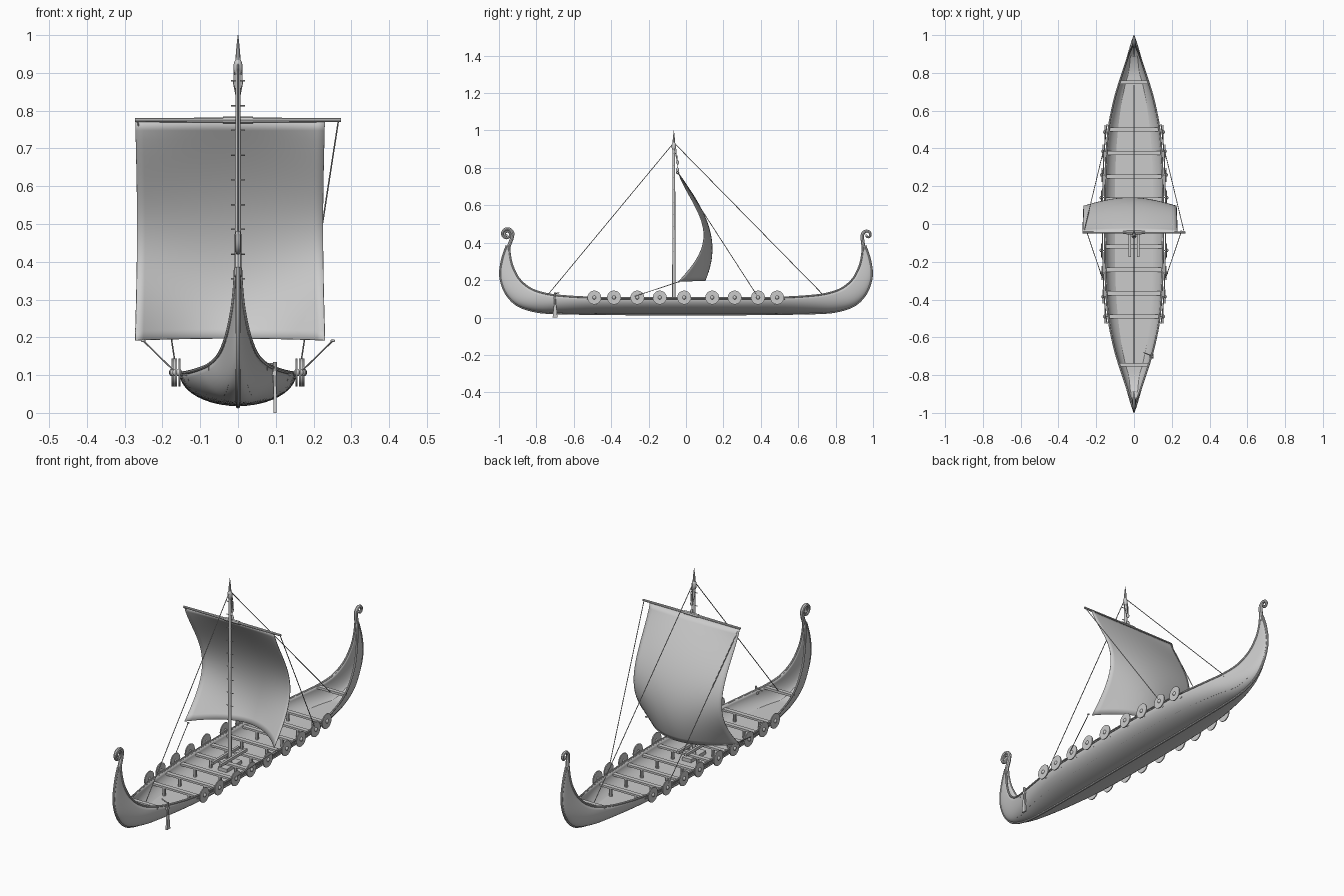
import bpy, bmesh
from math import sin, cos, pi
from mathutils import Vector

if "Cube" in bpy.data.objects:
    bpy.data.objects.remove(bpy.data.objects["Cube"])


def finish(ob, angle=0.7):
    bpy.ops.object.select_all(action='DESELECT')
    ob.select_set(True)
    bpy.context.view_layer.objects.active = ob
    bpy.ops.object.shade_smooth_by_angle(angle=angle)
    return ob


def grid(name, rows, thick=0.0, offset=-1):
    """Skin a list of equally long point rows."""
    n = len(rows[0])
    verts = [p for r in rows for p in r]
    faces = [(i*n+j, i*n+j+1, (i+1)*n+j+1, (i+1)*n+j)
             for i in range(len(rows)-1) for j in range(n-1)]
    me = bpy.data.meshes.new(name)
    me.from_pydata(verts, [], faces)
    ob = bpy.data.objects.new(name, me)
    bpy.context.collection.objects.link(ob)
    if thick:
        m = ob.modifiers.new('thickness', 'SOLIDIFY')
        m.thickness, m.offset = thick, offset
    return finish(ob)


def tube(name, pts, r, radii=None, res=2):
    cu = bpy.data.curves.new(name, 'CURVE')
    cu.dimensions, cu.bevel_depth, cu.bevel_resolution = '3D', r, res
    cu.use_fill_caps = True
    sp = cu.splines.new('POLY')
    sp.points.add(len(pts)-1)
    for i, p in enumerate(pts):
        sp.points[i].co = (*p, 1)
        sp.points[i].radius = radii[i] if radii else 1
    ob = bpy.data.objects.new(name, cu)
    bpy.context.collection.objects.link(ob)
    bpy.ops.object.select_all(action='DESELECT')
    ob.select_set(True)
    bpy.context.view_layer.objects.active = ob
    bpy.ops.object.convert(target='MESH')
    return finish(bpy.context.object)


def box(name, loc, size):
    bpy.ops.mesh.primitive_cube_add(size=1, location=loc)
    ob = bpy.context.object
    ob.name, ob.scale = name, size
    return ob


def ball(name, loc, size):
    bpy.ops.mesh.primitive_uv_sphere_add(segments=16, ring_count=10, radius=1, location=loc)
    ob = bpy.context.object
    ob.name, ob.scale = name, size
    return finish(ob)


def spline(rows, steps):
    """Catmull-Rom through rows of numbers."""
    out = []
    for i in range(len(rows)-1):
        a, b, c, d = (rows[max(0, min(len(rows)-1, i+k))] for k in (-1, 0, 1, 2))
        for s in range(steps):
            t = s/steps
            out.append([0.5*(2*q+(r-p)*t+(2*p-5*q+4*r-w)*t*t+(3*q-p-3*r+w)*t**3)
                        for p, q, r, w in zip(a, b, c, d)])
    return out+[list(rows[-1])]


# Hull stations: gunwale y, z, half width, then keel y, z
half = [(0, .105, .155, 0, .018), (.3, .105, .150, .3, .018), (.5, .107, .135, .5, .02),
        (.65, .115, .106, .68, .023), (.75, .128, .077, .80, .032), (.83, .155, .05, .90, .065),
        (.89, .205, .03, .963, .13), (.925, .27, .016, .993, .22), (.94, .33, .009, .983, .31),
        (.945, .385, .006, .958, .385)]
full = [(-a, b, c, -d, e) for a, b, c, d, e in half[:0:-1]] + half
st = spline(full, 5)


def width(y):
    for a, b in zip(st, st[1:]):
        if a[0] <= y <= b[0]:
            return a[2]+(b[2]-a[2])*(y-a[0])/(b[0]-a[0])


# Hull shell
rows = []
for gy, gz, w, ky, kz in st:
    row = []
    for j in range(-10, 11):
        a = abs(j)/10*pi/2
        f = 1-cos(a)
        row.append((w*sin(a)*(1 if j > 0 else -1), ky+(gy-ky)*f, kz+(gz-kz)*f))
    rows.append(row)
grid('hull', rows, .005, 1)

# Keel, stems and gunwale rails
tube('keel', [(0, s[3], s[4]) for s in st], .006)
for sx in (-1, 1):
    tube('gunwale', [(sx*s[2], s[0], s[1]) for s in st], .005)

# Deck
deck = []
for gy, gz, w, ky, kz in st:
    if abs(gy) < .84:
        z = max(.045, kz+.012)
        f = (z-kz)/(gz-kz)
        x = w*(1-(1-f)**2)**.5
        deck.append([(-x, ky+(gy-ky)*f, z), (x, ky+(gy-ky)*f, z)])
grid('deck', deck)

# Curled ends of the stems
for name, sy, cy, cz, r0, turns, neck in (
        ('bow_scroll', -1, .957, .446, .031, 1.7, [(.953, .36), (.944, .39), (.932, .42)]),
        ('stern_scroll', 1, .970, .440, .027, .95, [(.953, .36), (.947, .39), (.943, .42)])):
    pts = list(neck)
    for i in range(41):
        t = i/40
        a, r = pi-turns*2*pi*t, r0*(1-.78*t)
        pts.append((cy+r*cos(a), cz+r*sin(a)))
    n = len(pts)
    ob = tube(name, [(0, sy*p[0], p[1]) for p in pts], .009, [1.1-.65*i/(n-1) for i in range(n)])
    ball(name+'_tip', (0, sy*pts[-1][0], pts[-1][1]), (.006, .006, .006))

# Rowing benches with posts
for i in range(9):
    y = -.49+i*.1237
    box('bench', (0, y, .09), (2*width(y)-.008, .022, .01))
    for sx in (-1, 1):
        tube('bench_post', [(sx*.07, y, .04), (sx*.07, y, .088)], .008)
for y in (-.745, .75):
    box('end_beam', (0, y, .118), (2*width(y), .02, .012))

# Shields and their rack
for sx in (-1, 1):
    tube('shield_rack', [(sx*(width(-.53+i*.053)+.012), -.53+i*.053, .1) for i in range(21)], .003)
    for y in (-.49, -.385, -.26, -.14, -.01, .14, .26, .385, .487):
        x = width(y)+.018
        bpy.ops.mesh.primitive_cylinder_add(vertices=24, radius=.037, depth=.005,
                                            location=(sx*x, y, .107), rotation=(0, pi/2, 0))
        bpy.context.object.name = 'shield'
        finish(bpy.context.object)
        ball('shield_boss', (sx*(x+.002), y, .107), (.008, .01, .01))
        tube('shield_peg', [(sx*(x-.022), y, .1), (sx*x, y, .1)], .003)

# Mast with rungs, top knob and spike
MY = -.065
tube('mast', [(0, MY, .03), (0, MY, .5), (0, MY, .91)], .009, [1, .9, .75], 4)
ball('mast_knob', (0, MY, .915), (.012, .012, .024))
tube('mast_spike', [(0, MY, .92), (0, MY, .96), (0, MY, 1)], .008, [1, .65, .1])
for i in range(9):
    z = .355+i*.0655
    tube('mast_rung', [(-.018, MY, z), (.018, MY, z)], .002)
for sx in (-1, 1):
    box('mast_partner', (sx*.022, -.07, .1), (.012, .21, .014))
    tube('mast_loop', [(sx*.01, MY+.004, .91), (sx*.011, -.055, .87), (sx*.003, -.046, .83)], .0018)
box('mast_step', (0, MY, .052), (.05, .12, .02))
for z in (.83, .79):
    ball('pulley', (0, -.045, z), (.006, .008, .012))
tube('halyard', [(0, -.05, .9), (0, -.045, .78)], .0018)

# Yard
tube('yard', [(-.272, -.045, .775), (0, -.045, .775), (.272, -.045, .775)], .007, [.75, 1, .75])
tube('yard_sleeve', [(-.04, -.045, .775), (.04, -.045, .775)], .0095)

# Billowing sail
rows = []
for i in range(25):
    v = i/24
    edge = -.04+.135*sin(pi*v**1.25)
    mid = -.04+.18*sin(v*2.23)
    row = []
    for j in range(25):
        u = j/12-1
        row.append((-.021+u*(.251-.005*sin(pi*v)), edge+(mid-edge)*(1-u*u),
                    .772-.58*v+.005*v*(1-u*u)))
    rows.append(row)
grid('sail', rows, .003, 0)

# Rigging
tube('forestay', [(0, MY, .935), (0, -.74, .12)], .002)
tube('backstay', [(0, MY, .935), (0, .735, .12)], .002)
for sx in (-1, 1):
    tube('brace', [(sx*.266, -.045, .775), (sx*.163, .385, .11)], .002)
    tube('sheet', [(sx*.25, -.042, .19), (sx*.168, -.285, .11)], .002)
    ball('sheet_toggle', (sx*.251, -.04, .191), (.006, .006, .004))

# Steering oar and tiller
tube('steering_shaft', [(.098, -.7, .05), (.098, -.7, .135)], .005)
blade = box('steering_blade', (.098, -.7, .035), (.009, .026, .07))
bm = bmesh.new()
bm.from_mesh(blade.data)
for v in bm.verts:
    if v.co.z > 0:
        v.co.y *= .45
bm.to_mesh(blade.data)
bm.free()
tube('tiller', [(.1, -.7, .128), (.05, -.68, .132)], .003)
box('oar_bracket', (.092, -.7, .105), (.02, .016, .012))
